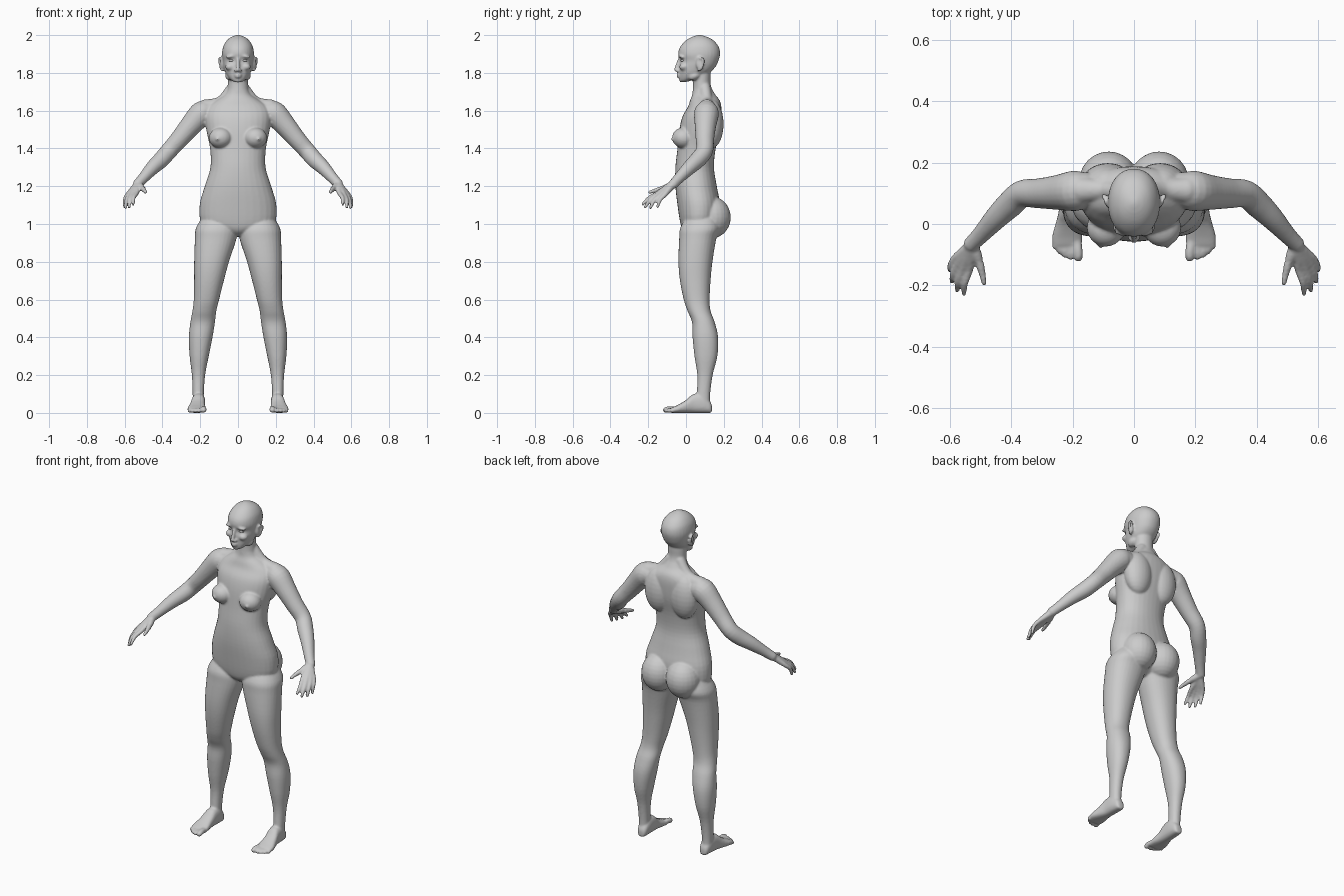
import bpy, bmesh
from math import cos, sin, tau
from mathutils import Vector, Matrix

bm = bmesh.new()


def resample(rows, n=4):
    """Catmull-Rom interpolation of a list of number rows."""
    out = []
    for i in range(len(rows) - 1):
        a, b, c, d = (rows[max(0, min(len(rows) - 1, i + k))] for k in (-1, 0, 1, 2))
        for k in range(n):
            t = k / n
            out.append([0.5 * (2 * q + (r - p) * t + (2 * p - 5 * q + 4 * r - s) * t * t
                               + (3 * q - p - 3 * r + s) * t ** 3)
                        for p, q, r, s in zip(a, b, c, d)])
    return out + [list(rows[-1])]


def loft(rings):
    loops = [[bm.verts.new(p) for p in ring] for ring in rings]
    n = len(loops[0])
    for a, b in zip(loops, loops[1:]):
        for i in range(n):
            bm.faces.new((a[i], a[(i + 1) % n], b[(i + 1) % n], b[i]))
    bm.faces.new(loops[0][::-1])
    bm.faces.new(loops[-1])


def oval(c, u, v, power=2.0, n=32):
    pts = []
    for i in range(n):
        x, y = cos(tau * i / n), sin(tau * i / n)
        k = (abs(x) ** power + abs(y) ** power) ** (-1 / power)
        pts.append(Vector(c) + Vector(u) * x * k + Vector(v) * y * k)
    return pts


def stack(rows, power=2.2):
    """Horizontal sections: z, x min, x max, y front, y back."""
    loft([oval(((a + b) / 2, (f + k) / 2, z), ((b - a) / 2, 0, 0), (0, (k - f) / 2, 0), power)
          for z, a, b, f, k in resample(rows)])


def blob(loc, radii, rot=0.0, axis='X'):
    m = Matrix.Translation(loc) @ Matrix.Rotation(rot, 4, axis) @ Matrix.Diagonal((*radii, 1))
    bmesh.ops.create_uvsphere(bm, u_segments=24, v_segments=14, radius=1, matrix=m)


def tube(rows):
    """Round limb through points x, y, z, radius with rounded ends."""
    pts = resample(rows)
    rings = []
    for i, p in enumerate(pts):
        t = Vector(pts[min(i + 1, len(pts) - 1)][:3]) - Vector(pts[max(i - 1, 0)][:3])
        t.normalize()
        u = t.cross(Vector((0.3, 0.9, 0.3))).normalized()
        rings.append(oval(p[:3], u * p[3], t.cross(u) * p[3], n=20))
    loft(rings)
    for p in (pts[0], pts[-1]):
        blob(p[:3], (p[3],) * 3)


# Leg
stack([(1.05, .04, .18, .01, .16), (.98, .006, .222, -.03, .18), (.92, .009, .228, -.036, .16),
       (.8, .048, .232, -.04, .14), (.7, .075, .232, -.032, .13), (.6, .1, .234, -.012, .125),
       (.54, .115, .241, .008, .13), (.48, .122, .252, .032, .152), (.4, .135, .26, .035, .17),
       (.3, .155, .256, .045, .166), (.2, .174, .244, .06, .141), (.1, .181, .24, .057, .128),
       (.04, .18, .24, .05, .128)])
# Foot: y, centre x, half width, top z
loft([oval((x, y, h / 2), (w, 0, 0), (0, 0, h / 2), 2.5) for y, x, w, h in resample([
    (.137, .207, .016, .04), (.125, .207, .027, .065), (.09, .208, .034, .10), (.04, .21, .036, .10),
    (0, .215, .041, .068), (-.04, .218, .049, .044), (-.07, .218, .048, .03), (-.08, .218, .042, .02)])])
for x, y, r in ((.182, -.108, .015), (.207, -.108, .0105), (.226, -.101, .01),
                (.243, -.09, .0095), (.258, -.074, .009)):
    tube([(x * .8 + .044, -.04, .018, r), (x, y * .5 - .035, r + .006, r), (x, y, r, r)])

# Buttock, breast, shoulder blade, collar muscle
blob((.082, .137, 1.035), (.098, .1, .11))
blob((.092, -.012, 1.455), (.062, .062, .055), -.15)
blob((.109, -.07, 1.45), (.01, .009, .01))
blob((.085, .135, 1.53), (.085, .064, .13))
tube([(.03, .1, 1.72, .03), (.09, .11, 1.645, .032), (.17, .11, 1.615, .045)])

# Arm
tube([(.165, .11, 1.59, .06), (.195, .108, 1.582, .066), (.25, .103, 1.522, .057),
      (.31, .1, 1.45, .049), (.365, .098, 1.388, .045), (.405, .064, 1.342, .044),
      (.45, .02, 1.3, .038), (.5, -.035, 1.245, .029), (.53, -.065, 1.213, .026)])
# Fingers run from the wrist through the knuckles to the tips
wrist = Vector((.53, -.07, 1.21))
for knuckle, tip in (((.537, -.15, 1.163), (.555, -.228, 1.105)),
                     ((.56, -.148, 1.158), (.577, -.216, 1.09)),
                     ((.577, -.134, 1.153), (.594, -.188, 1.087)),
                     ((.586, -.113, 1.153), (.601, -.15, 1.092))):
    k, t = Vector(knuckle), Vector(tip)
    mid = k.lerp(t, .5) + Vector((.006, -.006, .005))
    tube([(*wrist.lerp(k, .08), .02), (*wrist.lerp(k, .6), .016), (*k, .0125), (*mid, .0105), (*t, .0085)])
tube([(.525, -.075, 1.205, .02), (.507, -.118, 1.19, .016), (.496, -.16, 1.178, .0115), (.489, -.193, 1.168, .009)])

# Ear, brow, cheek, nostril, jaw corner
blob((.085, .073, 1.845), (.009, .02, .034), .15)
tube([(.084, .062, 1.855, .005), (.092, .068, 1.879, .006), (.099, .09, 1.874, .006),
      (.097, .092, 1.85, .006), (.089, .076, 1.82, .007), (.084, .066, 1.813, .006)])
blob((.034, -.022, 1.888), (.032, .018, .009), .2, 'Y')
blob((.042, -.01, 1.832), (.026, .026, .02))
blob((.011, -.045, 1.812), (.01, .011, .008))
blob((.043, .045, 1.785), (.025, .035, .022), .4)

# Mirror every side part
geom = bmesh.ops.duplicate(bm, geom=bm.verts[:] + bm.edges[:] + bm.faces[:])["geom"]
for v in geom:
    if isinstance(v, bmesh.types.BMVert):
        v.co.x *= -1

# Torso
stack([(z, -w, w, f, b) for z, w, f, b in (
    (.935, .03, .02, .1), (.96, .09, -.012, .14), (1, .19, -.029, .165), (1.1, .203, -.045, .18),
    (1.2, .176, -.056, .163), (1.3, .146, -.056, .148), (1.4, .148, -.045, .157), (1.5, .168, -.035, .18),
    (1.57, .175, -.018, .187), (1.62, .16, .01, .187), (1.655, .115, .022, .178), (1.685, .07, .033, .155),
    (1.72, .052, .038, .135))])
# Neck
stack([(1.64, -.08, .08, .03, .16), (1.69, -.06, .06, .034, .147), (1.74, -.053, .053, .038, .13),
       (1.79, -.053, .053, .035, .13), (1.84, -.05, .05, .03, .13)], 2)
# Skull and jaw
stack([(z, -w, w, f, b) for z, w, f, b in (
    (1.752, .018, -.027, .0), (1.76, .034, -.033, .03), (1.78, .053, -.036, .085), (1.805, .068, -.036, .13),
    (1.835, .076, -.037, .158), (1.865, .081, -.031, .172), (1.895, .085, -.041, .18), (1.925, .082, -.037, .178),
    (1.95, .074, -.022, .166), (1.975, .056, .004, .142), (1.992, .032, .035, .108), (2.001, .006, .064, .076))], 2.15)
# Nose, lips, chin
tube([(0, -.034, 1.876, .008), (0, -.045, 1.845, .009), (0, -.053, 1.817, .0105)])
blob((0, -.037, 1.791), (.021, .014, .006))
blob((0, -.036, 1.779), (.018, .014, .006))
blob((0, -.022, 1.761), (.022, .014, .012))

bmesh.ops.recalc_face_normals(bm, faces=bm.faces[:])
mesh = bpy.data.meshes.new("body")
bm.to_mesh(mesh)
bm.free()
body = bpy.data.objects.new("body", mesh)
bpy.context.collection.objects.link(body)

# Fuse the parts into one skin and relax the seams
remesh = body.modifiers.new("skin", 'REMESH')
remesh.mode = 'VOXEL'
remesh.voxel_size = .006
remesh.use_smooth_shade = True
relax = body.modifiers.new("relax", 'SMOOTH')
relax.factor = .5
relax.iterations = 4

# Eyes
for side, name in ((-1, "right_eye"), (1, "left_eye")):
    bpy.ops.mesh.primitive_uv_sphere_add(segments=20, ring_count=12, radius=1,
                                         location=(side * .034, -.016, 1.866))
    eye = bpy.context.object
    eye.name = name
    eye.scale = (.015, .013, .008)
    bpy.ops.object.shade_smooth()
